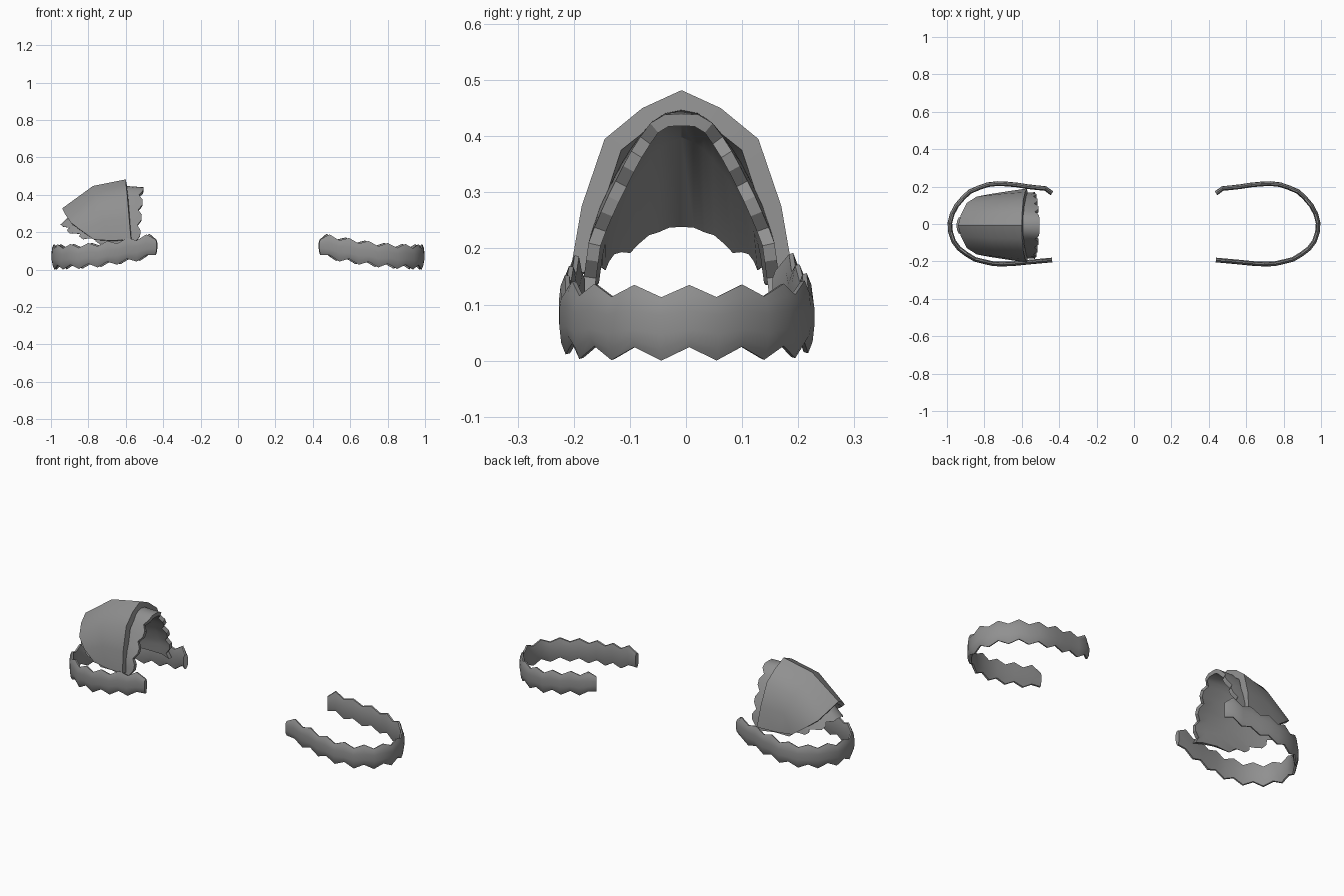
import bpy, bmesh
from mathutils import Vector

if "Cube" in bpy.data.objects:
    bpy.data.objects.remove(bpy.data.objects["Cube"])

grey = bpy.data.materials.new("dark_grey")
grey.diffuse_color = (.28, .28, .28, 1)
grey.use_nodes = True
grey.node_tree.nodes["Principled BSDF"].inputs["Base Color"].default_value = grey.diffuse_color


def resample(pts, n):
    """Spread n points evenly along a polyline."""
    pts = [Vector(p) for p in pts]
    d = [0]
    for a, b in zip(pts, pts[1:]):
        d.append(d[-1] + (b - a).length)
    out = []
    for k in range(n):
        t = d[-1] * k / (n - 1)
        i = 0
        while i < len(pts) - 2 and d[i + 1] < t:
            i += 1
        out.append(pts[i].lerp(pts[i + 1], (t - d[i]) / (d[i + 1] - d[i])))
    return out


def loft(name, rows, closed=False, mirror_x=False):
    bm = bmesh.new()
    vs = [[bm.verts.new((-p[0] if mirror_x else p[0], p[1], p[2])) for p in r] for r in rows]
    n = len(rows[0])
    for a, b in zip(vs, vs[1:]):
        for j in range(n if closed else n - 1):
            k = (j + 1) % n
            bm.faces.new((a[j], a[k], b[k], b[j]))
    if closed:
        bm.faces.new(vs[0][::-1])
        bm.faces.new(vs[-1])
        bmesh.ops.recalc_face_normals(bm, faces=bm.faces)
    else:
        # make open shells face away from their hollow side
        ref = Vector((-0.65, 0, 0.15))
        bm.normal_update()
        s = sum(f.normal.dot(f.calc_center_median() - ref) for f in bm.faces)
        if s < 0:
            bmesh.ops.reverse_faces(bm, faces=bm.faces)
    me = bpy.data.meshes.new(name)
    bm.to_mesh(me)
    bm.free()
    me.materials.append(grey)
    ob = bpy.data.objects.new(name, me)
    bpy.context.collection.objects.link(ob)
    return ob


def finish(ob, angle, thickness=0, weights=()):
    """Thicken a shell inward (weight per row), then smooth by angle."""
    bpy.ops.object.select_all(action='DESELECT')
    ob.select_set(True)
    bpy.context.view_layer.objects.active = ob
    if thickness:
        group = ob.vertex_groups.new(name="thick")
        per_row = len(ob.data.vertices) // len(weights)
        for r, w in enumerate(weights):
            group.add(list(range(r * per_row, (r + 1) * per_row)), w, 'REPLACE')
        m = ob.modifiers.new("thickness", 'SOLIDIFY')
        m.thickness, m.offset = thickness, -1
        m.vertex_group = "thick"
        bpy.ops.object.modifier_apply(modifier=m.name)
    bpy.ops.object.shade_smooth_by_angle(angle=angle)


# U-shaped bands: plan path with centre height
path = [(.433, .172, .137), (.445, .196, .135), (.56, .208, .112), (.65, .222, .098),
        (.74, .226, .085), (.80, .217, .079), (.89, .178, .075), (.95, .115, .074),
        (.99, .04, .073), (.997, -.02, .073), (.978, -.09, .073), (.933, -.15, .074),
        (.85, -.200, .076), (.74, -.225, .085), (.65, -.222, .098), (.56, -.213, .112),
        (.437, -.202, .136)]
N = 27
stations = resample(path, N)
rows = []
for i, p in enumerate(stations):
    t = (stations[min(i + 1, N - 1)] - stations[max(i - 1, 0)])
    t.z = 0
    t.normalize()
    out = Vector((-t.y, t.x, 0))
    h = .04 if i in (0, N - 1) else .056
    zt = h + (.011 if i % 2 else -.011)
    zb = -h + (.012 if i % 2 else -.012)
    # lens section, bulging on both faces
    sec = [(-.008, zt), (0, zt * .7), (.003, zt * .3), (.003, zb * .3), (0, zb * .7),
           (-.008, zb), (-.016, zb * .97), (-.022, zb * .5), (-.022, zt * .5), (-.016, zt * .97)]
    rows.append([p + out * o + Vector((0, 0, z)) for o, z in sec])
for nm, mir in (("right_band", False), ("left_band", True)):
    finish(loft(nm, rows, True, mir), .7)


def arch(half, n=0):
    """Mirror a half profile that starts on the centre line."""
    h = resample(half, n) if n else [Vector(p) for p in half]
    left = [Vector((p.x, -p.y, p.z)) for p in h[:0:-1]]
    return [p + Vector((0, -.008, 0)) for p in left + h]


# Outer hood shell
hood_rows = [
    [(-.60, 0, .487), (-.598, .07, .455), (-.592, .137, .40), (-.582, .178, .28), (-.572, .198, .165)],
    [(-.775, 0, .452), (-.77, .068, .422), (-.75, .13, .36), (-.72, .168, .265), (-.68, .182, .16)],
    [(-.94, 0, .332), (-.925, .06, .302), (-.895, .12, .257), (-.84, .155, .215), (-.77, .168, .165)]]
finish(loft("hood", [arch(r) for r in hood_rows]), .5, .036, (1, .8, .6))

# Inner lining with notched front and ragged back edge
lining_rows = [
    [(-.505, 0, .445), (-.505, .035, .443), (-.508, .06, .425), (-.51, .095, .37),
     (-.515, .135, .29), (-.52, .165, .22), (-.53, .178, .125)],
    [(-.60, 0, .452), (-.60, .035, .445), (-.60, .06, .425), (-.60, .10, .37),
     (-.59, .142, .29), (-.585, .165, .22), (-.58, .176, .14)],
    [(-.77, 0, .415), (-.77, .035, .402), (-.765, .057, .382), (-.75, .095, .335),
     (-.72, .132, .27), (-.69, .152, .205), (-.66, .160, .145)],
    [(-.95, 0, .245), (-.945, .03, .243), (-.925, .065, .22), (-.895, .10, .205),
     (-.86, .128, .185), (-.80, .145, .17), (-.74, .152, .15)]]
M = 14
lining = [arch(r, M) for r in lining_rows]
for j in range(2 * M - 1):
    k = abs(j - (M - 1))
    if k % 3 == 0 and k:
        lining[0][j].x -= .02
    if k % 4 == 3:
        lining[3][j] += Vector((.025, 0, .006))
    elif k % 4 == 1 and k > 1:
        lining[3][j].z -= .01
finish(loft("hood_lining", lining), .5, .022, (1, .9, .6, .1))

# Rest everything on the ground
low = min(v.co.z for n in ("left_band", "right_band") for v in bpy.data.objects[n].data.vertices)
for ob in bpy.data.objects:
    ob.location.z -= low
